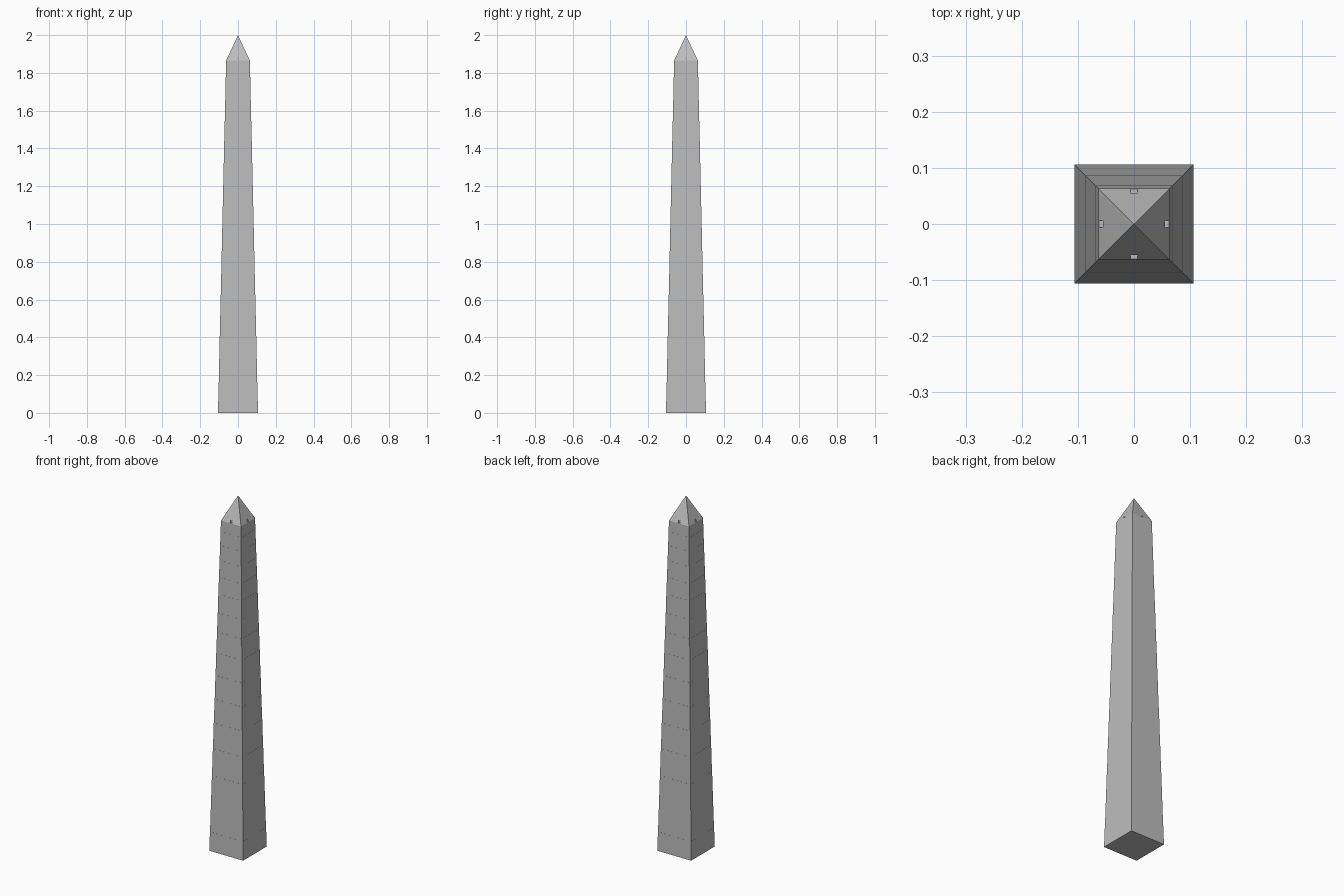
import bpy
import math

if "Cube" in bpy.data.objects:
    bpy.data.objects.remove(bpy.data.objects["Cube"], do_unlink=True)

stone = bpy.data.materials.new("grey stone")
stone.use_nodes = True
colour = (0.51, 0.51, 0.51, 1)
stone.diffuse_color = colour
stone.node_tree.nodes["Principled BSDF"].inputs["Base Color"].default_value = colour

BASE, EAVE = 0.106, 0.063      # half widths of the shaft
EAVE_Z, TOP_Z = 1.865, 2.0
LEDGE = 0.0004


def half_width(z):
    return BASE + (EAVE - BASE) * z / EAVE_Z


def square_frustum(name, z0, z1, w0, w1):
    """Four-sided tapered block aligned with the axes."""
    bpy.ops.mesh.primitive_cone_add(
        vertices=4, radius1=w0 * math.sqrt(2), radius2=w1 * math.sqrt(2),
        depth=z1 - z0, location=(0, 0, (z0 + z1) / 2),
        rotation=(0, 0, math.pi / 4))
    ob = bpy.context.object
    ob.name = name
    bpy.ops.object.transform_apply(location=True, rotation=True, scale=True)
    ob.data.materials.append(stone)
    return ob


# Shaft courses, each set back by a hair to leave a fine seam
seams = [0, 0.107, 0.425, 0.577, 0.722, 0.857, 0.991, 1.118, 1.237,
         1.344, 1.45, 1.545, 1.64, 1.725, 1.803, EAVE_Z]
for i, (z0, z1) in enumerate(zip(seams, seams[1:])):
    inset = LEDGE if i else 0
    square_frustum(f"shaft_course_{i + 1}", z0, z1,
                   half_width(z0) - inset, half_width(z1))

# Pyramid cap
cap = square_frustum("pyramid_cap", EAVE_Z, TOP_Z, EAVE, 0)

# Window notch cut into each side of the cap
for i in range(4):
    a = i * math.pi / 2
    r = 0.070
    bpy.ops.mesh.primitive_cube_add(
        size=1, location=(r * math.cos(a), r * math.sin(a), 1.882),
        rotation=(0, 0, a))
    cutter = bpy.context.object
    cutter.name = f"window_cutter_{i + 1}"
    cutter.scale = (0.030, 0.013, 0.030)
    cutter.hide_render = True
    bpy.context.view_layer.update()
    cut = cap.modifiers.new("window", 'BOOLEAN')
    cut.operation = 'DIFFERENCE'
    cut.solver = 'EXACT'
    cut.object = cutter
    bpy.context.view_layer.objects.active = cap
    bpy.ops.object.modifier_apply(modifier=cut.name)
    bpy.data.objects.remove(cutter, do_unlink=True)
